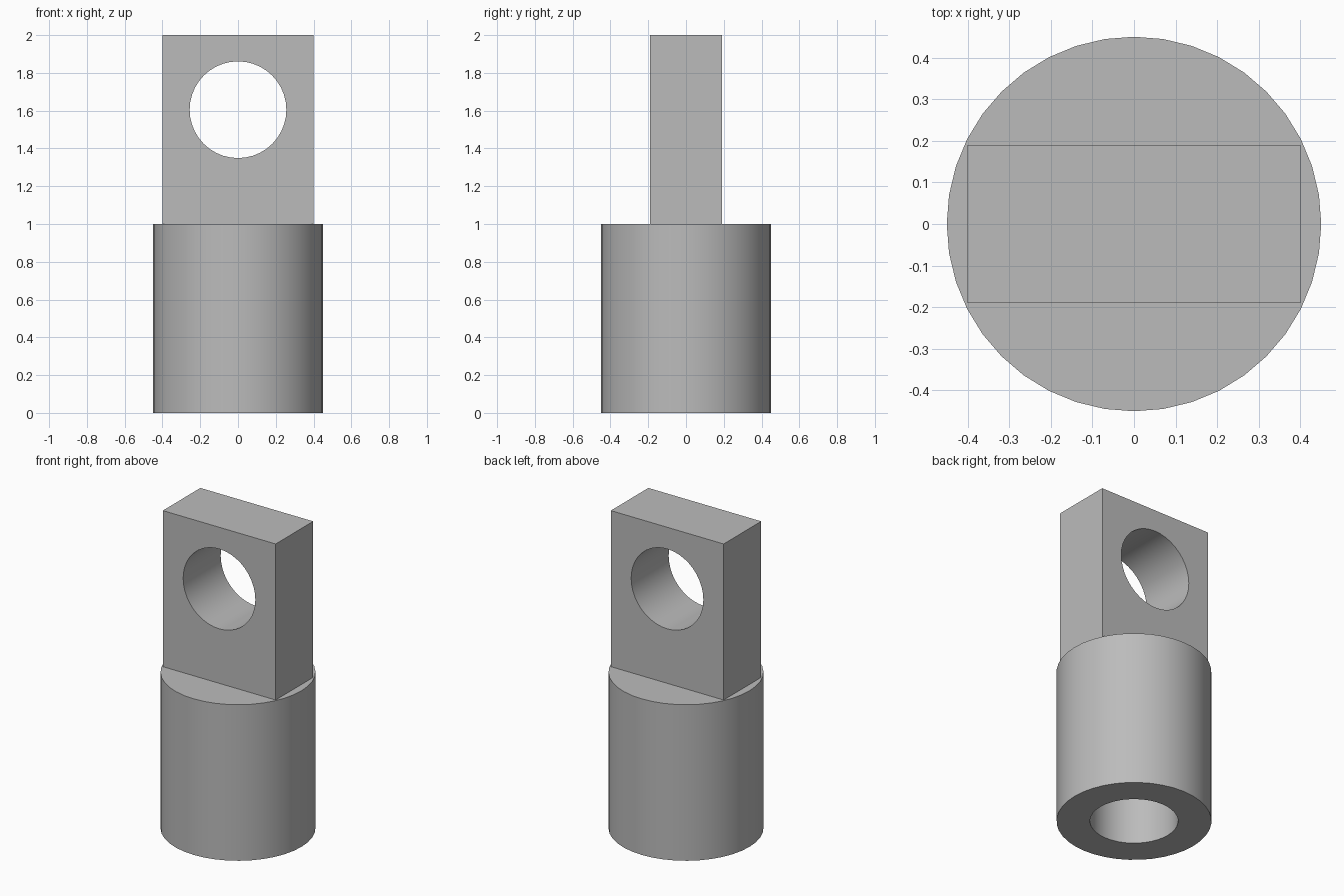
import bpy, math

cube = bpy.data.objects.get("Cube")
if cube:
    bpy.data.objects.remove(cube, do_unlink=True)

SIDES = 40
BODY_R, BODY_H = 0.45, 1.0
HOLE_R, EYE_Z, BORE_DEPTH = 0.256, 1.605, 0.8

steel = bpy.data.materials.new("grey_steel")
colour = (0.5, 0.5, 0.5, 1)
steel.diffuse_color = colour
steel.use_nodes = True
steel.node_tree.nodes["Principled BSDF"].inputs["Base Color"].default_value = colour


def cylinder(name, radius, depth, centre, tilt=0):
    bpy.ops.mesh.primitive_cylinder_add(vertices=SIDES, radius=radius, depth=depth,
                                        location=centre, rotation=(tilt, 0, 0))
    obj = bpy.context.object
    obj.name = name
    obj.data.materials.append(steel)
    return obj


def box(name, size, centre):
    bpy.ops.mesh.primitive_cube_add(size=1, location=centre)
    obj = bpy.context.object
    obj.name = name
    obj.scale = size
    obj.data.materials.append(steel)
    return obj


def combine(target, tool, operation):
    """Apply a boolean to the target, then discard the tool."""
    mod = target.modifiers.new(operation.lower(), 'BOOLEAN')
    mod.operation, mod.solver, mod.object = operation, 'EXACT', tool
    bpy.context.view_layer.objects.active = target
    bpy.ops.object.modifier_apply(modifier=mod.name)
    bpy.data.objects.remove(tool, do_unlink=True)


# Round socket body with a flat tang rising from it as one solid
rod_end = cylinder("rod_end", BODY_R, BODY_H, (0, 0, BODY_H / 2))
tang_bottom = 0.9
tang = box("tang", (0.8, 0.38, 2 - tang_bottom), (0, 0, (2 + tang_bottom) / 2))
combine(rod_end, tang, 'UNION')

# Pin hole through the tang
eye = cylinder("eye_cutter", HOLE_R, 1, (0, 0, EYE_Z), math.pi / 2)
combine(rod_end, eye, 'DIFFERENCE')

# Blind bore up from the base
overshoot = 0.1
bore = cylinder("bore_cutter", HOLE_R, BORE_DEPTH + overshoot,
                (0, 0, (BORE_DEPTH - overshoot) / 2))
combine(rod_end, bore, 'DIFFERENCE')

# Smooth the round walls and keep the edges sharp
bpy.ops.object.select_all(action='DESELECT')
rod_end.select_set(True)
bpy.context.view_layer.objects.active = rod_end
bpy.ops.object.shade_smooth_by_angle(angle=math.radians(30))
